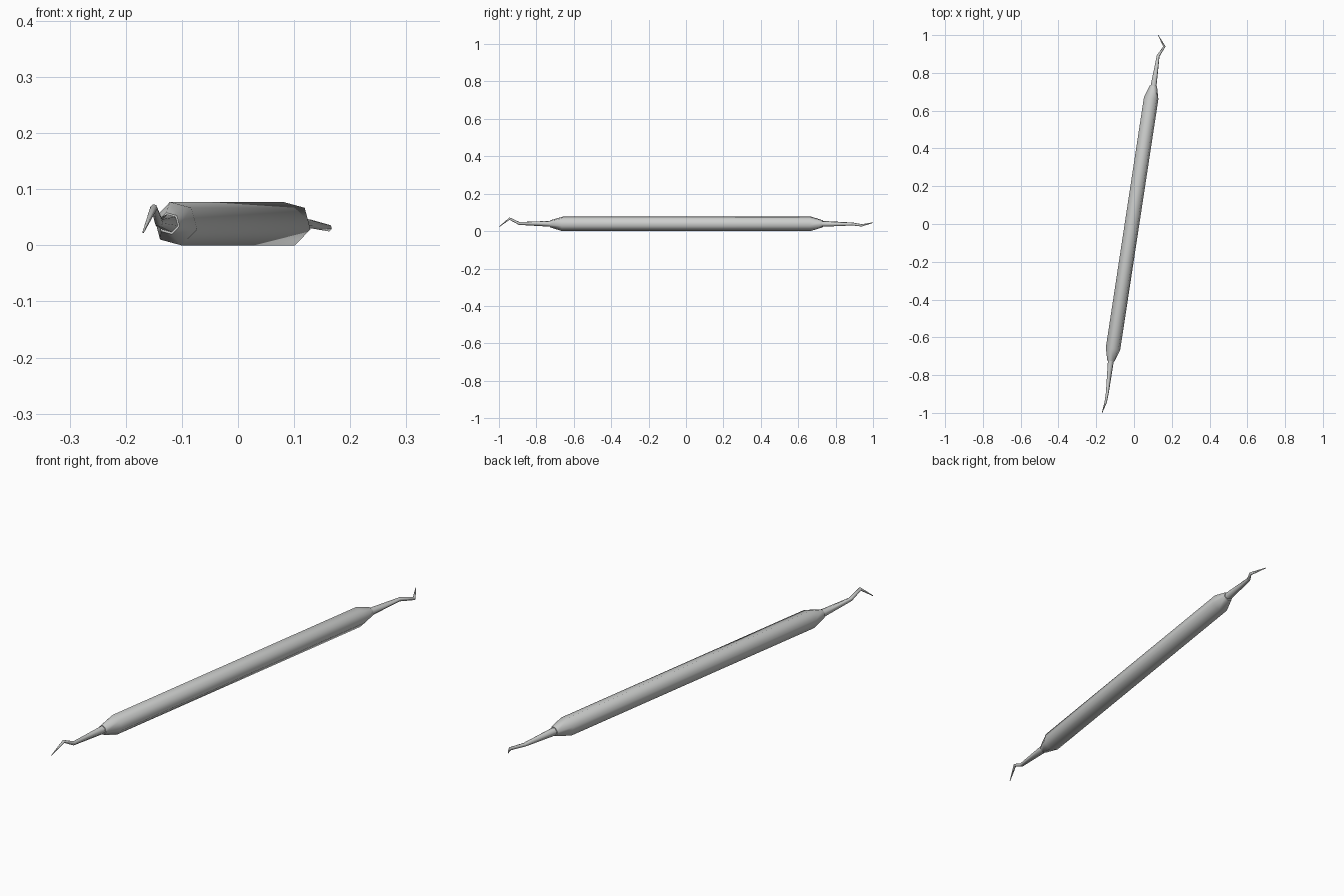
import bpy, bmesh, math
from mathutils import Vector

if "Cube" in bpy.data.objects:
    bpy.data.objects.remove(bpy.data.objects["Cube"])

steel = bpy.data.materials.new("light_steel")
steel.diffuse_color = (0.6, 0.61, 0.6, 1)
steel.use_nodes = True
steel.node_tree.nodes["Principled BSDF"].inputs["Base Color"].default_value = steel.diffuse_color

SIDES = 6


def sweep(name, stations):
    """Six-sided tube through (x, y, z, radius) stations, capped at both ends."""
    pts = [Vector(s[:3]) for s in stations]
    bm = bmesh.new()
    rings = []
    for i, p in enumerate(pts):
        t = Vector()
        if i > 0:
            t += (p - pts[i - 1]).normalized()
        if i < len(pts) - 1:
            t += (pts[i + 1] - p).normalized()
        t.normalize()
        side = t.cross(Vector((0, 0, 1))).normalized()
        up = side.cross(t)
        ring = []
        for k in range(SIDES):
            a = math.radians(-15 + 360 / SIDES * k)
            ring.append(bm.verts.new(
                p + (side * math.cos(a) + up * math.sin(a)) * stations[i][3]))
        rings.append(ring)
    for a, b in zip(rings, rings[1:]):
        for k in range(SIDES):
            j = (k + 1) % SIDES
            bm.faces.new((a[k], a[j], b[j], b[k])).smooth = True
    # flat end caps
    bm.faces.new(rings[0])
    bm.faces.new(rings[-1])
    bmesh.ops.recalc_face_normals(bm, faces=bm.faces)
    me = bpy.data.meshes.new(name)
    bm.to_mesh(me)
    bm.free()
    me.materials.append(steel)
    ob = bpy.data.objects.new(name, me)
    bpy.context.collection.objects.link(ob)
    return ob


# grip with tapered shoulders
sweep("handle", [
    (-0.123, -0.725, 0.039, 0.020),
    (-0.111, -0.660, 0.0386, 0.040),
    (0.091, 0.667, 0.0386, 0.040),
    (0.103, 0.730, 0.039, 0.020),
])

# rear working end: thin shank bent sideways
sweep("rear_hook", [
    (0.101, 0.715, 0.039, 0.017),
    (0.128, 0.890, 0.038, 0.008),
    (0.161, 0.940, 0.031, 0.0065),
    (0.128, 0.999, 0.045, 0.0015),
])

# front working end: thin shank bent up then down
sweep("front_hook", [
    (-0.169, -0.999, 0.023, 0.0015),
    (-0.150, -0.944, 0.067, 0.0065),
    (-0.141, -0.892, 0.041, 0.008),
    (-0.121, -0.710, 0.039, 0.017),
])
